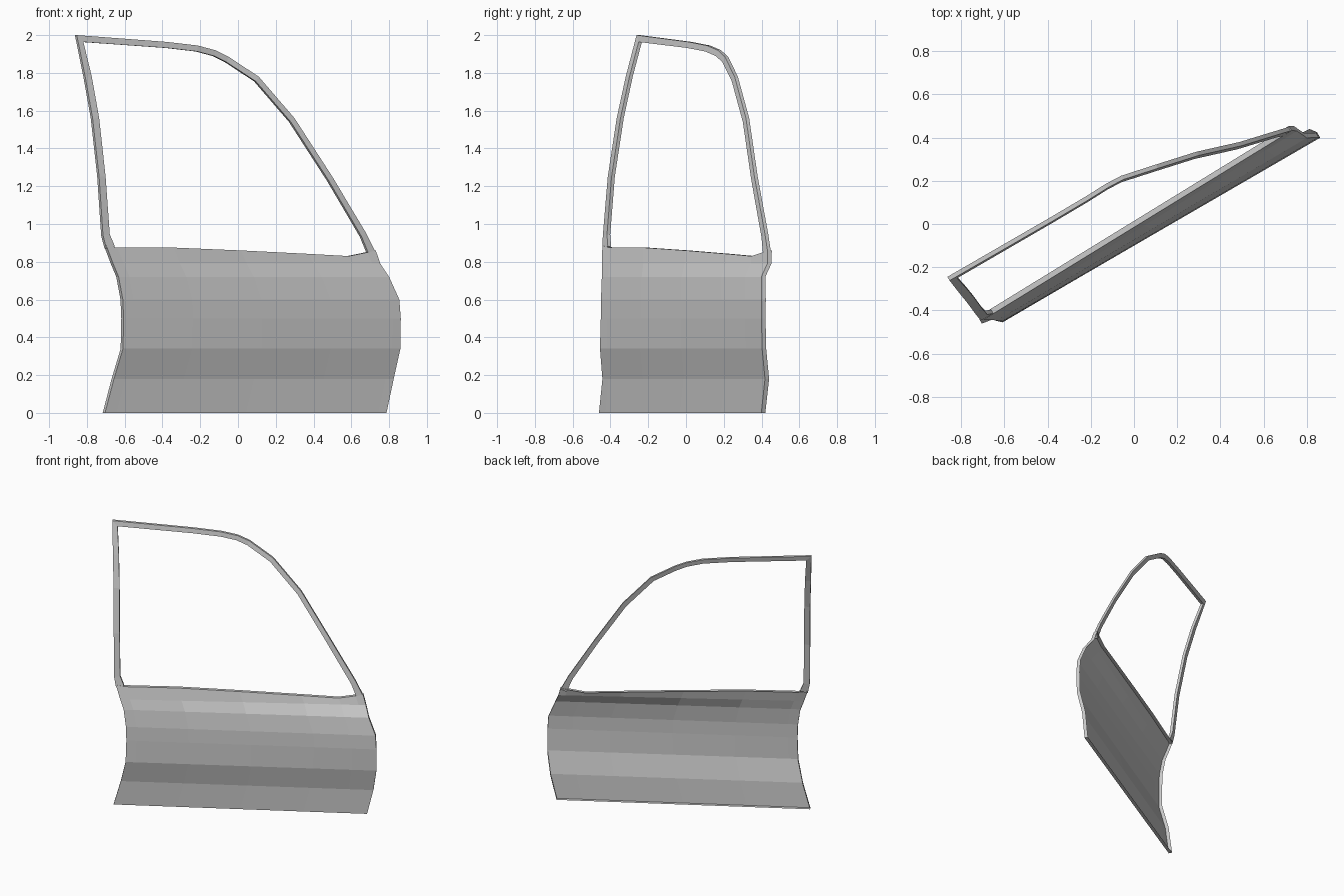
import bpy, bmesh, math
from mathutils import Vector

if "Cube" in bpy.data.objects:
    bpy.data.objects.remove(bpy.data.objects["Cube"])

C, S = math.cos(math.radians(30)), math.sin(math.radians(30))


def place(u, v, z):
    """Door space (u along door, v inward, z up) to world, door turned 30 degrees."""
    return Vector((u * C - v * S, u * S + v * C, z))


INWARD = Vector((-S, C, 0))


def finish(name, bm):
    bmesh.ops.recalc_face_normals(bm, faces=bm.faces)
    mesh = bpy.data.meshes.new(name)
    bm.to_mesh(mesh)
    bm.free()
    obj = bpy.data.objects.new(name, mesh)
    bpy.context.collection.objects.link(obj)


# Lower panel: z, then rear edge (u, v) and front edge (u, v)
rows = [
    (0.00, -0.840, -0.047, 0.880, -0.048),
    (0.18, -0.790, -0.055, 0.923, -0.050),
    (0.34, -0.755, -0.090, 0.946, -0.081),
    (0.50, -0.750, -0.088, 0.946, -0.085),
    (0.60, -0.753, -0.085, 0.940, -0.080),
    (0.72, -0.770, -0.070, 0.892, -0.055),
    (0.79, -0.795, -0.055, 0.868, -0.004),
    (None, -0.825, -0.035, 0.848, 0.010),
]
cols = [0, 0.04, 0.25, 0.5, 0.75, 0.9, 0.97, 1]
sill_z = [0.885, 0.875, 0.875, 0.86, 0.842, 0.830, 0.85, 0.86]

bm = bmesh.new()
grid = []
for z, u0, v0, u1, v1 in rows:
    grid.append([bm.verts.new(place(u0 + (u1 - u0) * t, v0 + (v1 - v0) * t,
                                    sill_z[i] if z is None else z))
                 for i, t in enumerate(cols)])
for a, b in zip(grid, grid[1:]):
    for i in range(len(cols) - 1):
        bm.faces.new((a[i], a[i + 1], b[i + 1], b[i]))
# Folded return flange around the panel border
border = [e for e in bm.edges if e.is_boundary]
ext = bmesh.ops.extrude_edge_only(bm, edges=border)
bmesh.ops.translate(bm, vec=INWARD * 0.025,
                    verts=[g for g in ext["geom"] if isinstance(g, bmesh.types.BMVert)])
finish("door_panel", bm)

# Window frame: outer edge (u, v, z) and face width
outline = [
    (-0.825, -0.035, 0.870, 0.055), (-0.839, -0.024, 0.940, 0.042),
    (-0.844, 0.009, 1.250, 0.040), (-0.850, 0.067, 1.560, 0.040),
    (-0.860, 0.128, 1.780, 0.040), (-0.870, 0.200, 2.000, 0.034),
    (-0.320, 0.200, 1.964, 0.032), (-0.130, 0.202, 1.945, 0.032),
    (-0.020, 0.206, 1.920, 0.032), (0.060, 0.203, 1.885, 0.032),
    (0.224, 0.168, 1.780, 0.032), (0.418, 0.125, 1.560, 0.032),
    (0.614, 0.064, 1.250, 0.032), (0.797, 0.022, 0.950, 0.035),
    (0.848, 0.010, 0.850, 0.045),
]
bm = bmesh.new()
rings = []
for i, (u, v, z, w) in enumerate(outline):
    here = Vector((u, v, z))
    prev = Vector(outline[max(i - 1, 0)][:3])
    nxt = Vector(outline[min(i + 1, len(outline) - 1)][:3])
    d0, d1 = (here - prev), (nxt - here)
    d0 = d0.normalized() if d0.length else d1.normalized()
    d1 = d1.normalized() if d1.length else d0
    n0 = Vector((d0.z, 0, -d0.x)).normalized()
    n1 = Vector((d1.z, 0, -d1.x)).normalized()
    miter = (n0 + n1).normalized()
    inset = miter * (w / max(miter.dot(n1), 0.4))
    # the face leans with the glass on horizontal runs
    inset.y = 0.22 * inset.z
    p = here + inset
    outer, inner = place(*here), place(*p)
    rings.append([bm.verts.new(q) for q in (outer, inner, inner + INWARD * 0.02,
                                            outer + INWARD * 0.02)])
for a, b in zip(rings, rings[1:]):
    for k in range(4):
        bm.faces.new((a[k], a[(k + 1) % 4], b[(k + 1) % 4], b[k]))
bm.faces.new(rings[0])
bm.faces.new(rings[-1])
finish("window_frame", bm)
